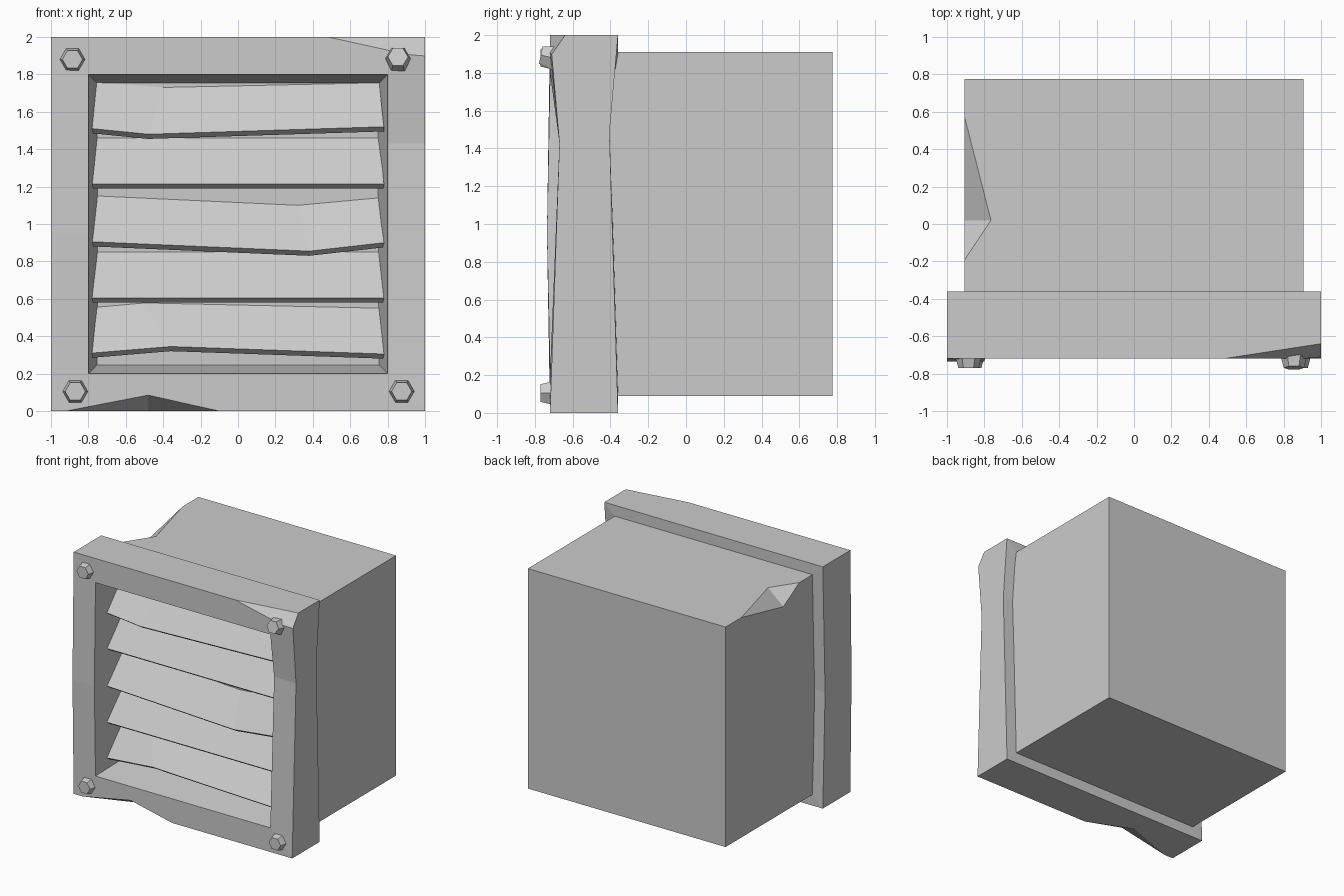
import bpy, bmesh, math
from mathutils import Vector, Matrix

cube = bpy.data.objects.get("Cube")
if cube:
    bpy.data.objects.remove(cube, do_unlink=True)

metal = bpy.data.materials.new("light_grey_metal")
metal.use_nodes = True
GREY = (0.6, 0.6, 0.6, 1)
metal.diffuse_color = GREY
metal.node_tree.nodes["Principled BSDF"].inputs["Base Color"].default_value = GREY


def finish(name, bm):
    bmesh.ops.recalc_face_normals(bm, faces=bm.faces[:])
    mesh = bpy.data.meshes.new(name)
    bm.to_mesh(mesh)
    bm.free()
    mesh.materials.append(metal)
    obj = bpy.data.objects.new(name, mesh)
    bpy.context.scene.collection.objects.link(obj)
    return obj


def bridge(bm, rings, closed=False):
    """Skin equal-length vertex rings with quads."""
    loops = [[bm.verts.new(p) for p in ring] for ring in rings]
    pairs = list(zip(loops, loops[1:]))
    if closed:
        pairs.append((loops[-1], loops[0]))
    for a, b in pairs:
        for i in range(len(a)):
            j = (i + 1) % len(a)
            bm.faces.new((a[i], a[j], b[j], b[i]))
    if not closed:
        bm.faces.new(loops[0])
        bm.faces.new(loops[-1])


def dent(obj, a, b, c, d):
    """Carve a notch: a, b lie on the edge, c and d on its two faces."""
    a, b, c, d = map(Vector, (a, b, c, d))
    m = (c + d) / 2
    bm = bmesh.new()
    for p in (a + (a - m) * 0.3, b + (b - m) * 0.3, c + (c - d) * 0.5, d + (d - c) * 0.5):
        bm.verts.new(p)
    bmesh.ops.convex_hull(bm, input=bm.verts[:])
    cutter = finish(obj.name + "_cutter", bm)
    cutter.hide_render = True
    cutter.hide_set(True)
    mod = obj.modifiers.new("dent", "BOOLEAN")
    mod.operation = "DIFFERENCE"
    mod.solver = "EXACT"
    mod.object = cutter
    # Bake the notch and drop the helper
    bpy.context.view_layer.update()
    graph = bpy.context.evaluated_depsgraph_get()
    mesh = bpy.data.meshes.new_from_object(obj.evaluated_get(graph))
    obj.modifiers.clear()
    obj.data = mesh
    bpy.data.objects.remove(cutter, do_unlink=True)


# Duct box with a dented top edge
bm = bmesh.new()
bmesh.ops.create_cube(bm, size=1, matrix=Matrix.Translation((0, 0.1775, 1))
                      @ Matrix.Diagonal((1.81, 1.195, 1.82, 1)))
duct = finish("duct_box", bm)
dent(duct, (-0.905, 0.57, 1.91), (-0.905, -0.19, 1.91),
     (-0.765, 0.02, 1.91), (-0.905, 0.02, 1.79))


# Front frame: each side post is bent at one middle point
def ring(half, y, left_mid, right_mid):
    lo, hi = 1 - half, 1 + half
    return [(-half, y, lo), (half, y, lo), (half, y + right_mid[0], right_mid[1]),
            (half, y, hi), (-half, y, hi), (-half, y + left_mid[0], left_mid[1])]


front_bend = ((-0.016, 0.95), (0.05, 1.43))
back_bend = ((-0.03, 0.95), (-0.045, 1.48))
bm = bmesh.new()
bridge(bm, [ring(1, -0.72, *front_bend), ring(0.8, -0.72, *front_bend),
            ring(0.745, -0.36, *back_bend), ring(1, -0.36, *back_bend)], closed=True)

# Knocked-off upper corner
p, q, r = Vector((0.48, -0.72, 2)), Vector((1, -0.64, 2)), Vector((1, -0.71, 1.9))
normal = (q - p).cross(r - p)
if normal.dot(Vector((1, -0.72, 2)) - p) < 0:
    normal.negate()
cut = bmesh.ops.bisect_plane(bm, geom=bm.verts[:] + bm.edges[:] + bm.faces[:],
                             plane_co=p, plane_no=normal, clear_outer=True)
bmesh.ops.holes_fill(bm, edges=[e for e in bm.edges if e.is_boundary])
frame = finish("front_frame", bm)

# Dent in the lower front edge
dent(frame, (-0.92, -0.72, 0), (-0.1, -0.72, 0), (-0.48, -0.72, 0.085), (-0.48, -0.56, 0))


# Louvre slats: (left, bend, right) heights of the lip and of the rear edge
def slat(name, lip, lip_x, rear, rear_x):
    bm = bmesh.new()
    sections = []
    for i in range(3):
        fx = (-0.78, lip_x, 0.78)[i]
        bx = (-0.755, rear_x, 0.755)[i]
        sections.append([(fx, -0.6, lip[i]), (bx, -0.425, rear[i]),
                         (bx, -0.39, rear[i] - 0.025), (fx, -0.565, lip[i] - 0.025)])
    bridge(bm, sections)
    finish(name, bm)


slat("slat_top", (1.51, 1.48, 1.52), -0.48, (1.76, 1.73, 1.755), -0.4)
slat("slat_upper", [1.215] * 3, 0, [1.46] * 3, 0)
slat("slat_middle", (0.905, 0.855, 0.9), 0.38, (1.15, 1.10, 1.14), 0.32)
slat("slat_lower", [0.605] * 3, 0, [0.85] * 3, 0)
slat("slat_bottom", (0.31, 0.345, 0.305), -0.36, (0.555, 0.578, 0.55), -0.5)

# Tapered hexagonal bolts, one knocked askew
for name, x, z, tilt in (("bolt_upper_right", -0.885, 1.88, 0), ("bolt_upper_left", 0.855, 1.885, 0.2),
                         ("bolt_lower_right", -0.87, 0.105, 0), ("bolt_lower_left", 0.875, 0.105, 0)):
    bm = bmesh.new()
    bmesh.ops.create_cone(bm, cap_ends=True, segments=6, radius1=0.078, radius2=0.054, depth=0.09,
                          matrix=Matrix.Translation((x, -0.725, z))
                          @ Matrix.Rotation(math.pi / 2 - tilt, 4, "X")
                          @ Matrix.Rotation(math.pi / 6, 4, "Z"))
    finish(name, bm)
